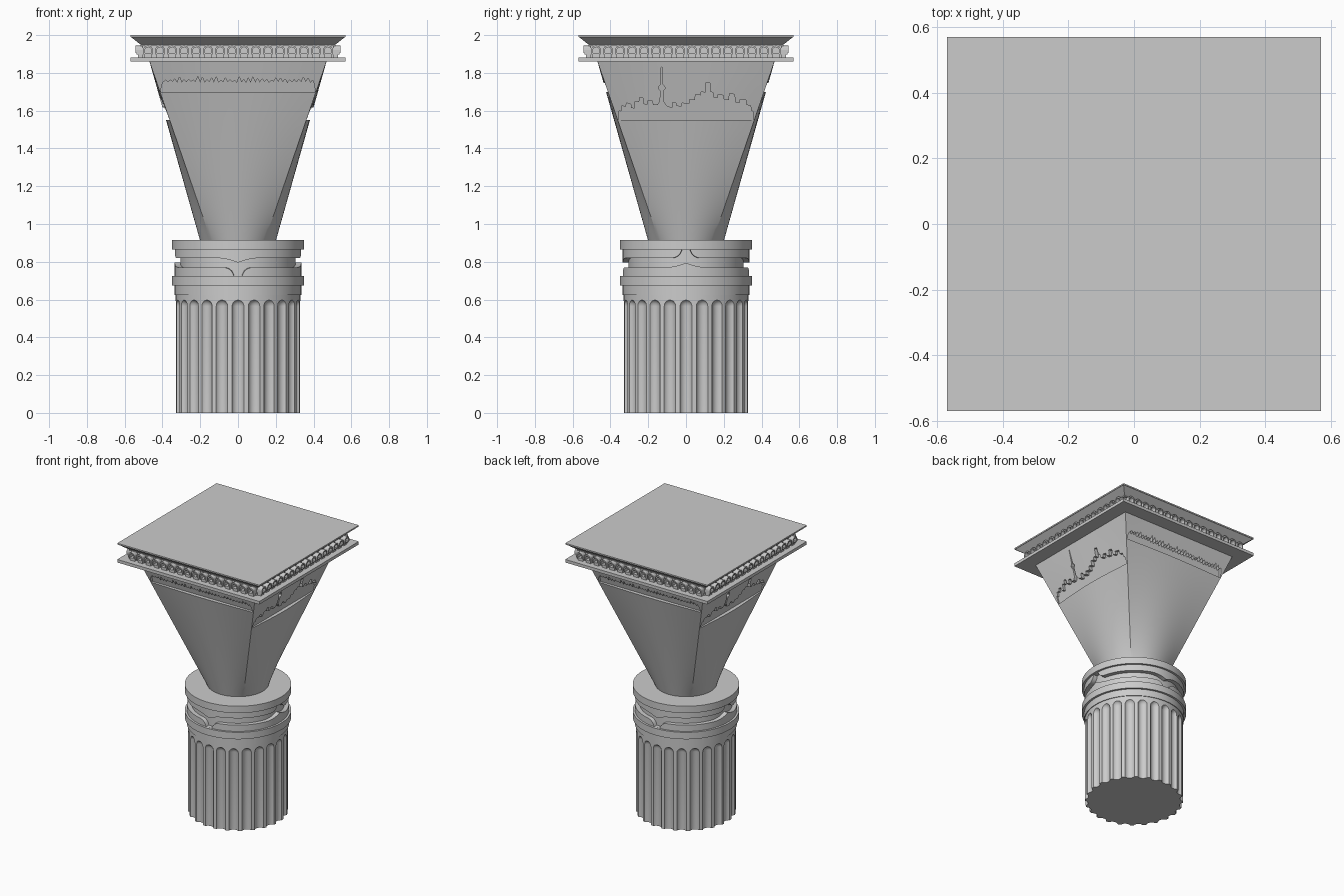
import bpy, bmesh, math, random
from mathutils import Matrix

if "Cube" in bpy.data.objects:
    bpy.data.objects.remove(bpy.data.objects["Cube"])

random.seed(4)
TAU = math.tau


def make(name, verts, faces, smooth=None):
    me = bpy.data.meshes.new(name)
    me.from_pydata(verts, [], faces)
    bm = bmesh.new()
    bm.from_mesh(me)
    bmesh.ops.recalc_face_normals(bm, faces=bm.faces)
    bm.to_mesh(me)
    bm.free()
    ob = bpy.data.objects.new(name, me)
    bpy.context.collection.objects.link(ob)
    if smooth:
        shade(ob, smooth)
    return ob


def activate(ob):
    bpy.ops.object.select_all(action='DESELECT')
    ob.select_set(True)
    bpy.context.view_layer.objects.active = ob


def shade(ob, angle=30):
    activate(ob)
    bpy.ops.object.shade_smooth_by_angle(angle=math.radians(angle))


def loft(name, rings, smooth=None):
    """Skin equal-length rings of points and cap both ends."""
    n = len(rings[0])
    faces = [(k*n + i, k*n + (i+1) % n, (k+1)*n + (i+1) % n, (k+1)*n + i)
             for k in range(len(rings)-1) for i in range(n)]
    faces += [tuple(range(n)), tuple(range((len(rings)-1)*n, len(rings)*n))]
    return make(name, [p for r in rings for p in r], faces, smooth)


def circle(r, z, n=96):
    return [(r*math.cos(TAU*i/n), r*math.sin(TAU*i/n), z) for i in range(n)]


def square(h, z):
    return [(-h, -h, z), (h, -h, z), (h, h, z), (-h, h, z)]


def cut(ob, cutter):
    mod = ob.modifiers.new("cut", 'BOOLEAN')
    mod.operation, mod.solver, mod.object = 'DIFFERENCE', 'EXACT', cutter
    activate(ob)
    bpy.ops.object.modifier_apply(modifier=mod.name)
    bpy.data.objects.remove(cutter)


# Fluted shaft: 24 round-topped grooves
shaft = loft("shaft", [circle(.33, 0, 192), circle(.33, .63, 192)])
verts, faces = [], []
m = 20
for k in range(24):
    a = TAU*k/24
    prof = [(.036, -.05), (.036, .565)] + [(.036*math.cos(t), .565 + .036*math.sin(t))
                                          for t in (.4, .8, 1.2, 1.5)]
    base = len(verts)
    for r, z in prof:
        verts += [(.345*math.cos(a) + r*math.cos(TAU*i/m), .345*math.sin(a) + r*math.sin(TAU*i/m), z)
                  for i in range(m)]
    for j in range(len(prof)-1):
        faces += [(base + j*m + i, base + j*m + (i+1) % m, base + (j+1)*m + (i+1) % m, base + (j+1)*m + i)
                  for i in range(m)]
    faces += [tuple(base + i for i in range(m)), tuple(base + (len(prof)-1)*m + i for i in range(m))]
cut(shaft, make("flute_cutter", verts, faces))
shade(shaft)

# Plain collar rings and the recessed neck
loft("shaft_collar", [circle(.335, .625), circle(.335, .68)], 30)
loft("lower_ring", [circle(.35, .675), circle(.35, .725)], 30)
loft("neck", [circle(.305, .72), circle(.305, .87)], 30)
loft("upper_ring", [circle(.35, .865), circle(.35, .915)], 30)


def band_edge(a):
    """Top edge of the lower band: notched at front/back, peaked at the sides."""
    side = abs((a + math.pi/2) % math.pi - math.pi/2) * .335
    front = abs(a % math.pi - math.pi/2) * .335
    if side < .12:
        return .77 + .025*(1 - side/.12)**2
    if front < .08:
        return .7255 + .0445*math.sqrt(max(0, 1 - ((.08 - front)/.055)**2))
    return .77


# Interlocking wavy bands, the upper one flipped and turned a quarter
for name, flip in (("lower_band", False), ("upper_band", True)):
    n = 288
    rows = []
    for r, top in ((.30, False), (.335, False), (.335, True), (.30, True)):
        row = []
        for i in range(n):
            a = TAU*i/n
            z = band_edge(a + (math.pi/2 if flip else 0)) if top else .723
            row.append((r*math.cos(a), r*math.sin(a), 1.59 - z if flip else z))
        rows.append(row)
    f = [(k*n + i, k*n + (i+1) % n, (k+1) % 4*n + (i+1) % n, (k+1) % 4*n + i)
         for k in range(4) for i in range(n)]
    make(name, [p for r in rows for p in r], f, 30)

# Flared body: circle below blending into a square above
Z0, Z1, R0, H1 = .91, 1.865, .2, .47
rings = []
for k in range(17):
    t = k/16
    ring = []
    for i in range(96):
        a = TAU*i/96
        c, s = math.cos(a), math.sin(a)
        q = H1/max(abs(c), abs(s))
        r = R0 + (q - R0)*t
        ring.append((r*c, r*s, Z0 + (Z1 - Z0)*t))
    rings.append(ring)
flare = loft("flared_body", rings)


def skyline_cut(outline, turn):
    """Recess a silhouette (u across, z up) into one sloping face."""
    n = len(outline)
    depth = lambda z: R0 + (H1 - R0)*(z - Z0)/(Z1 - Z0) - .027
    vs = [(depth(z), u, z) for u, z in outline] + [(.8, u, z) for u, z in outline]
    fs = [(i, (i+1) % n, n + (i+1) % n, n + i) for i in range(n)]
    fs += [tuple(range(n)), tuple(range(n, 2*n))]
    cutter = make("skyline_cutter", vs, fs)
    cutter.data.transform(Matrix.Rotation(turn, 4, 'Z'))
    cut(flare, cutter)


# City skyline on the sides: stepped roofs and a needle tower
roofs = [(-.355, 1.60), (-.34, 1.625), (-.315, 1.64), (-.29, 1.615), (-.27, 1.65), (-.245, 1.67),
         (-.225, 1.635), (-.20, 1.655), (-.175, 1.63), (-.098, 1.62), (-.07, 1.645), (-.05, 1.625),
         (-.02, 1.64), (.02, 1.66), (.05, 1.685), (.08, 1.70), (.105, 1.75), (.13, 1.70),
         (.145, 1.67), (.17, 1.685), (.20, 1.66), (.23, 1.69), (.26, 1.645), (.285, 1.66),
         (.32, 1.63), (.345, 1.60)]
tower = [(-.15, 1.63), (-.137, 1.65), (-.135, 1.705), (-.146, 1.715), (-.146, 1.725), (-.134, 1.74),
         (-.131, 1.83), (-.127, 1.83), (-.124, 1.74), (-.112, 1.725), (-.112, 1.715), (-.123, 1.705),
         (-.121, 1.65), (-.108, 1.63)]
city = [(-.355, 1.55)]
for i, (u, z) in enumerate(roofs):
    end = roofs[i+1][0] if i + 1 < len(roofs) else .357
    if u == -.175:
        city += [(u, z)] + tower
    else:
        city += [(u, z), (end - .003, z - .004)]
city.append((.357, 1.55))

# Low ragged skyline on front and back
ragged = [(-.408, 1.70), (-.405, 1.735)]
for i in range(66):
    ragged.append((-.395 + .79*i/65, 1.755 + (.004 + .024*random.random())*(1 if i % 2 else -.3)))
ragged += [(.405, 1.735), (.408, 1.70)]
for turn in (0, math.pi):
    skyline_cut(city, turn)
    skyline_cut(ragged, turn - math.pi/2)
shade(flare, 20)

# Square top: plate, frieze core, flaring cornice
loft("lower_plate", [square(.57, 1.86), square(.57, 1.882)])
loft("frieze_core", [square(.505, 1.88), square(.505, 1.96)])
loft("cornice", [square(.515, 1.95), square(.525, 1.957), square(.567, 1.99), square(.57, 1.99),
                 square(.57, 2.0)])

# Frieze ornaments: foot block, sill and arched hood, 16 per side
verts, faces = [], []


def prism(outline, x0, x1, rot):
    b, n = len(verts), len(outline)
    for x in (x0, x1):
        verts.extend(tuple(rot @ p) for p in (Matrix.Translation((x, u, z)).to_translation()
                                              for u, z in outline))
    faces.extend((b + i, b + (i+1) % n, b + n + (i+1) % n, b + n + i) for i in range(n))
    faces.extend([tuple(range(b, b + n)), tuple(range(b + n, b + 2*n))])


def rect(u, w, z0, z1):
    return [(u - w, z0), (u + w, z0), (u + w, z1), (u - w, z1)]


arc = [math.pi*i/8 for i in range(9)]
for side in range(4):
    rot = Matrix.Rotation(side*math.pi/2, 3, 'Z')
    for k in range(16):
        u = (k - 7.5)*.0635
        prism(rect(u, .019, 1.881, 1.897), .50, .53, rot)
        prism(rect(u, .024, 1.897, 1.904), .50, .537, rot)
        hood = [(u + .025*math.cos(t), 1.922 + .023*math.sin(t)) for t in arc]
        hood += [(u - .025, 1.904), (u - .017, 1.904)]
        hood += [(u + .017*math.cos(t), 1.92 + .016*math.sin(t)) for t in reversed(arc)]
        hood += [(u + .017, 1.904), (u + .025, 1.904)]
        prism(hood, .50, .543, rot)
    prism(rect(0, .515, 1.943, 1.952), .50, .515, rot)
make("frieze_ornaments", verts, faces)
